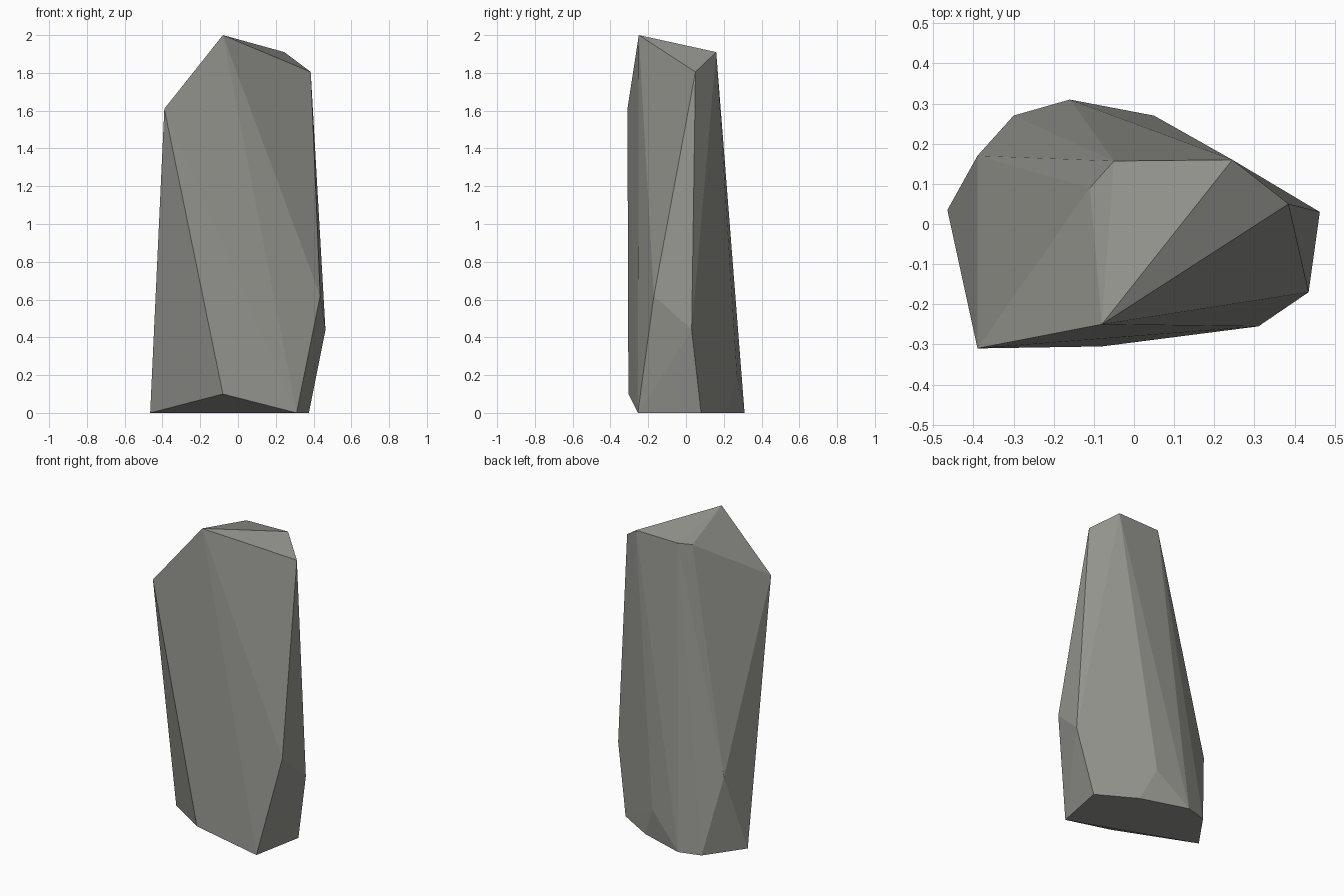
import bpy
import bmesh

if "Cube" in bpy.data.objects:
    bpy.data.objects.remove(bpy.data.objects["Cube"], do_unlink=True)

# Corner points of the stone, grouped by height
base = [(-0.465, 0.035, 0), (0.31, -0.255, 0), (0.375, 0.08, 0),
        (0.14, 0.215, 0), (-0.16, 0.31, 0), (-0.30, 0.27, 0)]
waist = [(-0.08, -0.305, 0.10), (0.435, -0.17, 0.62), (0.463, 0.03, 0.44),
         (0.05, 0.27, 0.20), (-0.39, 0.17, 0.49)]
crown = [(-0.08, -0.25, 2.0), (-0.39, -0.31, 1.61), (0.385, 0.05, 1.805),
         (0.245, 0.16, 1.91), (-0.05, 0.157, 1.905), (-0.11, 0.09, 1.885)]


def flat_material(name, colour):
    mat = bpy.data.materials.new(name)
    mat.use_nodes = True
    mat.diffuse_color = colour
    mat.node_tree.nodes["Principled BSDF"].inputs["Base Color"].default_value = colour
    return mat


def faceted_stone(name, points, mat):
    """Wrap the corner points in a faceted shell."""
    bm = bmesh.new()
    for p in points:
        bm.verts.new(p)
    bmesh.ops.convex_hull(bm, input=bm.verts)
    # Merge the flat underside into one face
    bmesh.ops.dissolve_limit(bm, angle_limit=0.005, verts=bm.verts, edges=bm.edges)
    bmesh.ops.recalc_face_normals(bm, faces=bm.faces)
    mesh = bpy.data.meshes.new(name)
    bm.to_mesh(mesh)
    bm.free()
    mesh.materials.append(mat)
    obj = bpy.data.objects.new(name, mesh)
    bpy.context.collection.objects.link(obj)
    return obj


# Standing stone
stone_grey = flat_material("stone grey", (0.30, 0.30, 0.275, 1))
faceted_stone("standing_stone", base + waist + crown, stone_grey)
